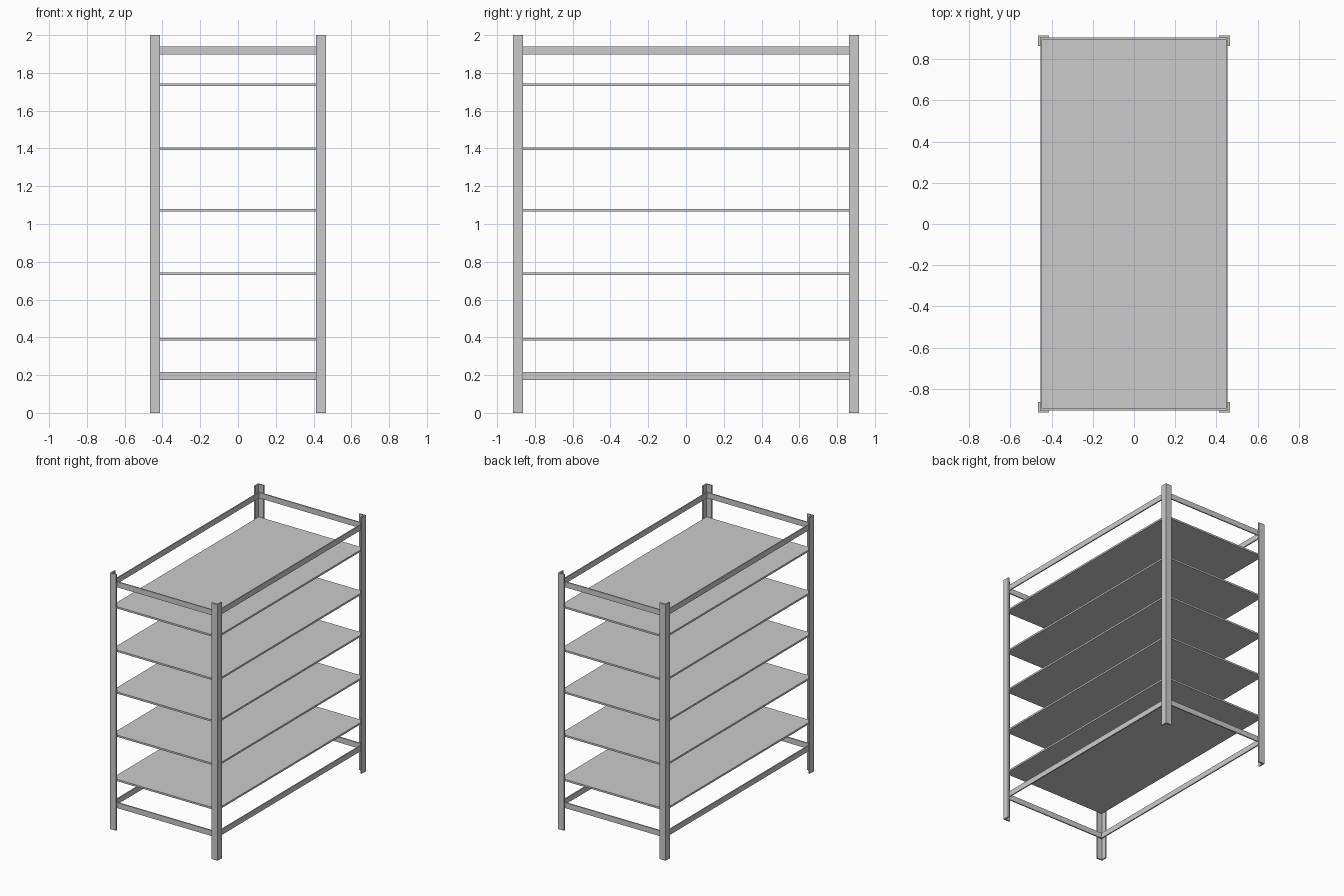
import bpy, bmesh

if "Cube" in bpy.data.objects:
    bpy.data.objects.remove(bpy.data.objects["Cube"])

HX, HY, H = 0.465, 0.915, 2.0    # outer half sizes and height
FL, T = 0.053, 0.011             # post flange width and thickness
IX, IY = HX - T, HY - T          # inside faces of the posts
BAR = 0.009                      # rail thickness


def box(name, x0, x1, y0, y1, z0, z1):
    bm = bmesh.new()
    bmesh.ops.create_cube(bm, size=1)
    for v in bm.verts:
        v.co = ((x0 + x1) / 2 + v.co.x * (x1 - x0),
                (y0 + y1) / 2 + v.co.y * (y1 - y0),
                (z0 + z1) / 2 + v.co.z * (z1 - z0))
    return finish(name, bm)


def finish(name, bm):
    bmesh.ops.recalc_face_normals(bm, faces=bm.faces)
    me = bpy.data.meshes.new(name)
    bm.to_mesh(me)
    bm.free()
    ob = bpy.data.objects.new(name, me)
    bpy.context.collection.objects.link(ob)
    return ob


# Corner posts: L-shaped angle profile, extruded upward
profile = [(HX, HY), (HX - FL, HY), (HX - FL, IY), (IX, IY), (IX, HY - FL), (HX, HY - FL)]
for sx, xn in ((-1, "left"), (1, "right")):
    for sy, yn in ((-1, "front"), (1, "back")):
        bm = bmesh.new()
        face = bm.faces.new([bm.verts.new((sx * x, sy * y, 0)) for x, y in profile])
        top = bmesh.ops.extrude_face_region(bm, geom=[face], use_keep_orig=True)["geom"]
        bmesh.ops.translate(bm, vec=(0, 0, H),
                            verts=[g for g in top if isinstance(g, bmesh.types.BMVert)])
        finish(f"{yn}_{xn}_post", bm)

# Flat rails tying the posts together at the bottom and top
for level, z0, z1 in (("lower", 0.173, 0.216), ("upper", 1.897, 1.94)):
    for s, n in ((-1, "left"), (1, "right")):
        a, b = sorted((s * IX, s * (IX - BAR)))
        box(f"{level}_{n}_rail", a, b, -IY, IY, z0, z1)
    for s, n in ((-1, "front"), (1, "back")):
        a, b = sorted((s * IY, s * (IY - BAR)))
        box(f"{level}_{n}_rail", -IX + BAR, IX - BAR, a, b, z0, z1)

# Five shelf boards inside the posts
for i, z in enumerate((0.39, 0.736, 1.073, 1.399, 1.738)):
    box(f"shelf_{i + 1}", -IX, IX, -IY, IY, z - 0.007, z + 0.007)
